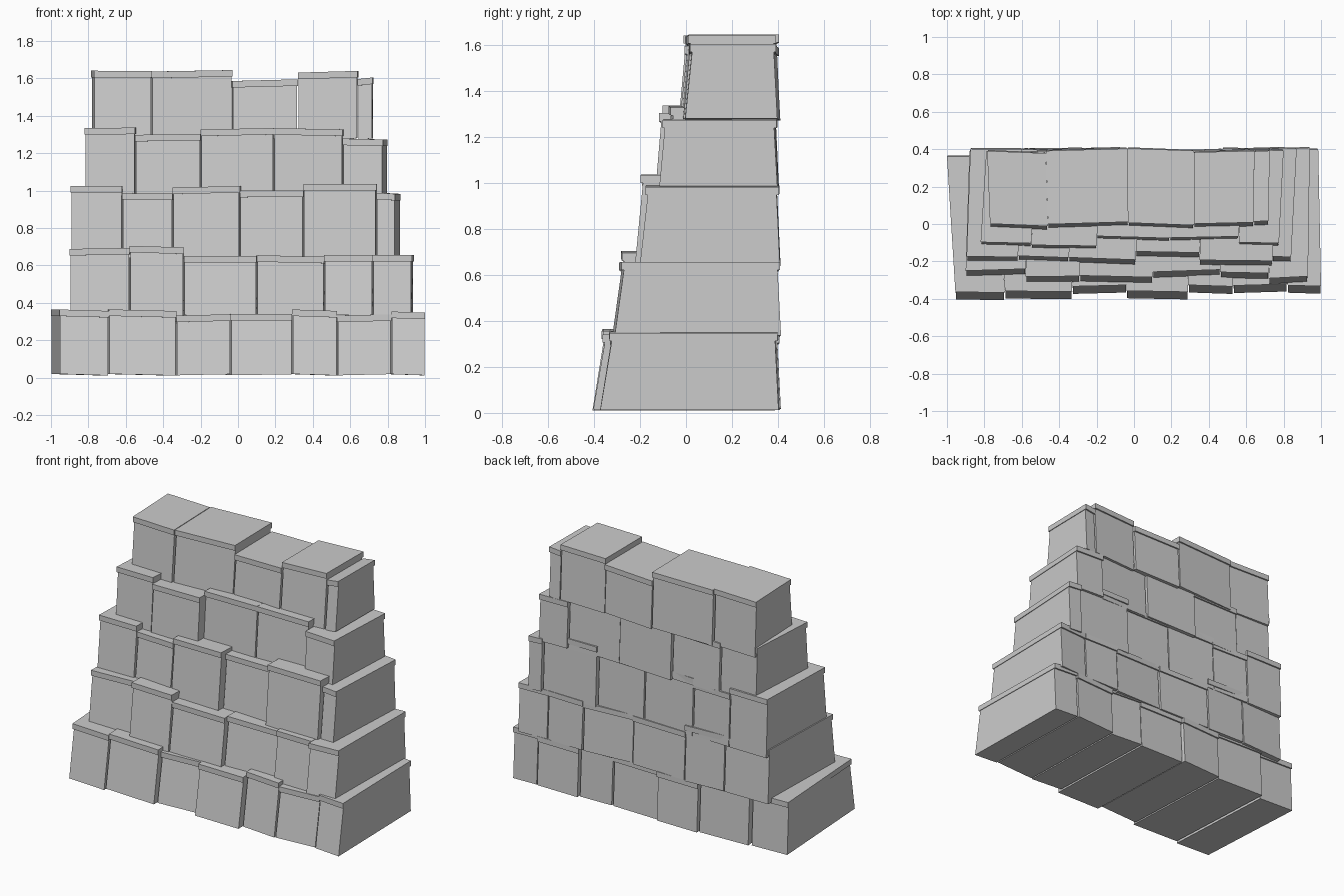
import bpy
import random

random.seed(4)
old = bpy.data.objects.get("Cube")
if old:
    bpy.data.objects.remove(old)

stone = bpy.data.materials.new("pale grey stone")
stone.use_nodes = True
stone.diffuse_color = (0.6, 0.6, 0.6, 1)
stone.node_tree.nodes["Principled BSDF"].inputs["Base Color"].default_value = (0.6, 0.6, 0.6, 1)

LIP = 0.035     # height of the capping slab on each block
JOINT = 0.004   # half of the gap between neighbouring blocks


def ring(left, right, front, back, z, roll, twist, skew):
    """Four corners of a slightly turned and tilted rectangle."""
    return [(left, front - twist, z - roll), (right, front + twist, z + roll),
            (right + skew[1], back + twist, z + roll), (left + skew[0], back - twist, z - roll)]


def hexahedron(verts, faces, low, high):
    n = len(verts)
    verts += low + high
    faces.append([n + i for i in (3, 2, 1, 0)])
    faces.append([n + i for i in (4, 5, 6, 7)])
    for i in range(4):
        j = (i + 1) % 4
        faces.append([n + i, n + j, n + j + 4, n + i + 4])


def block(name, left, right, bottom, top, front, back, batter, skew):
    """A battered stone with a thin upright cap."""
    verts, faces = [], []
    roll = random.uniform(-0.005, 0.005)
    twist = random.uniform(-0.007, 0.007)
    neck = top - LIP
    l, r = left + JOINT, right - JOINT
    # sloping body
    hexahedron(verts, faces,
               ring(l, r, front, back, bottom, roll, twist, skew),
               ring(l, r, front + batter, back - 0.015, neck, roll, twist, skew))
    # overhanging cap
    lip_front = front + batter - 0.01
    hexahedron(verts, faces,
               ring(left, right, lip_front, back - 0.005, neck, roll, twist, skew),
               ring(left, right, lip_front, back - 0.005, top, roll, twist, skew))
    mesh = bpy.data.meshes.new(name)
    mesh.from_pydata(verts, [], faces)
    mesh.materials.append(stone)
    bpy.context.collection.objects.link(bpy.data.objects.new(name, mesh))


def course(name, bottom, left, batter, skew_ends, stones):
    """A row of stones given as (right edge, top, front)."""
    start, end = left, stones[-1][0]
    for i, (right, top, front) in enumerate(stones):
        skew = [skew_ends[0] + (skew_ends[1] - skew_ends[0]) * (x - start) / (end - start)
                for x in (left, right)]
        back = random.uniform(0.385, 0.41)
        if name == "base_course" and i == 0:
            back = 0.365
        block(f"{name}_block_{i + 1}", left, right, bottom, top, front, back, batter, skew)
        left = right


# five stepped courses, from the ground up
course("base_course", 0.015, -0.955, 0.05, (-0.045, -0.015), [
    (-0.69, 0.36, -0.405), (-0.33, 0.36, -0.4), (-0.04, 0.335, -0.37),
    (0.29, 0.34, -0.4), (0.53, 0.36, -0.37), (0.82, 0.335, -0.365), (1.0, 0.35, -0.37)])

course("second_course", 0.335, -0.9, 0.04, (0.02, 0.01), [
    (-0.58, 0.69, -0.275), (-0.29, 0.7, -0.31), (0.1, 0.65, -0.31),
    (0.46, 0.65, -0.28), (0.72, 0.655, -0.29), (0.93, 0.655, -0.315)])

course("third_course", 0.64, -0.895, 0.035, (0.02, 0.03), [
    (-0.62, 1.025, -0.2), (-0.35, 0.985, -0.2), (0.01, 1.02, -0.21),
    (0.35, 1.0, -0.175), (0.74, 1.035, -0.22), (0.84, 0.985, -0.2)])

course("fourth_course", 0.97, -0.82, 0.025, (0.03, 0.025), [
    (-0.55, 1.335, -0.115), (-0.2, 1.3, -0.13), (0.19, 1.33, -0.085),
    (0.56, 1.33, -0.085), (0.775, 1.275, -0.115)])

course("top_course", 1.275, -0.77, 0.03, (-0.015, 0.005), [
    (-0.46, 1.64, -0.025), (-0.03, 1.64, -0.015), (0.32, 1.59, -0.02),
    (0.64, 1.635, -0.015), (0.72, 1.6, -0.005)])
